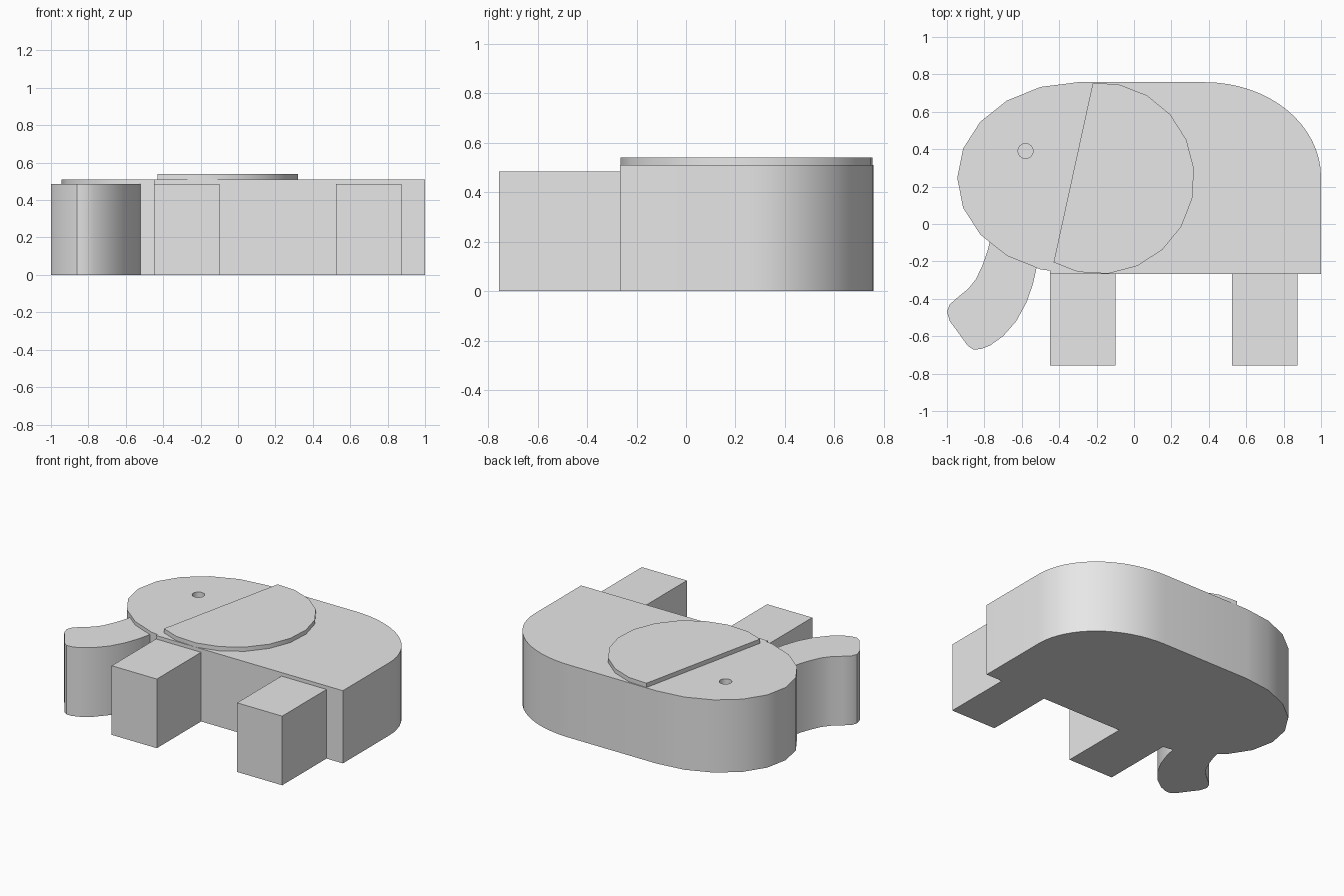
import bpy, bmesh
from math import cos, sin, radians
from mathutils import Vector

if "Cube" in bpy.data.objects:
    bpy.data.objects.remove(bpy.data.objects["Cube"])

TOP, LIMB_TOP, EAR_TOP = 0.51, 0.485, 0.54
MID_Y, RADIUS = 0.245, 0.513

grey = bpy.data.materials.new("light grey")
grey.use_nodes = True
colour = (0.8, 0.8, 0.8, 1)
grey.diffuse_color = colour
grey.node_tree.nodes["Principled BSDF"].inputs["Base Color"].default_value = colour


def arc(cx, cy, rx, ry, start, end, steps):
    """Points along an elliptical arc, angles in degrees."""
    angles = [radians(start + (end - start) * i / steps) for i in range(steps + 1)]
    return [(cx + rx * cos(a), cy + ry * sin(a)) for a in angles]


def slab(name, outline, low, high, cut=None):
    """Extrude a flat outline upwards; cut = (point, normal) trims one side."""
    bm = bmesh.new()
    face = bm.faces.new([bm.verts.new((x, y, low)) for x, y in outline])
    if cut:
        bmesh.ops.bisect_plane(bm, geom=bm.verts[:] + bm.edges[:] + bm.faces[:],
                               plane_co=cut[0], plane_no=cut[1], clear_inner=True)
    up = bmesh.ops.extrude_face_region(bm, geom=bm.faces[:], use_keep_orig=True)
    top = [v for v in up["geom"] if isinstance(v, bmesh.types.BMVert)]
    bmesh.ops.translate(bm, verts=top, vec=(0, 0, high - low))
    bmesh.ops.recalc_face_normals(bm, faces=bm.faces[:])
    mesh = bpy.data.meshes.new(name)
    bm.to_mesh(mesh)
    bm.free()
    mesh.materials.append(grey)
    obj = bpy.data.objects.new(name, mesh)
    bpy.context.collection.objects.link(obj)
    return obj


def smooth(obj):
    bpy.ops.object.select_all(action="DESELECT")
    obj.select_set(True)
    bpy.context.view_layer.objects.active = obj
    bpy.ops.object.shade_smooth_by_angle(angle=radians(30))


# Body with rounded rump, running into the oval head
outline = [(-0.45, -0.266), (1.0, -0.266)]
outline += arc(0.38, 0.25, 0.62, 0.508, 0, 90, 16)
outline += arc(-0.3, MID_Y, 0.645, RADIUS, 90, 252, 9)
outline += [(-0.45, -0.249)]
body = slab("body_and_head", outline, 0, TOP)

# Eye: shallow round recess in the head
cutter = slab("eye_cutter", arc(-0.58, 0.39, 0.04, 0.04, 0, 345, 23), TOP - 0.05, TOP + 0.1)
cutter.hide_render = True
cutter.hide_set(True)
hole = body.modifiers.new("eye_recess", "BOOLEAN")
hole.operation = "DIFFERENCE"
hole.solver = "EXACT"
hole.object = cutter
bpy.context.view_layer.objects.active = body
bpy.ops.object.modifier_apply(modifier=hole.name)
bpy.data.objects.remove(cutter)
smooth(body)

# Ear: round plate trimmed along a slanted straight edge
edge = Vector((0.21, 0.96, 0))
ear = slab("ear", arc(-0.19, MID_Y, RADIUS, RADIUS, -12.3, 329.7, 19), TOP, EAR_TOP,
           cut=((-0.22, 0.755, TOP), (edge.y, -edge.x, 0)))
smooth(ear)

# Legs
for name, x in (("front_leg", -0.45), ("back_leg", 0.523)):
    slab(name, [(x, -0.757), (x + 0.35, -0.757), (x + 0.35, -0.266), (x, -0.266)], 0, LIMB_TOP)

# Curled trunk, tucked into the head
trunk = slab("trunk", [
    (-0.75, 0.0), (-0.77, -0.09), (-0.785, -0.15), (-0.81, -0.22), (-0.845, -0.295),
    (-0.885, -0.345), (-0.94, -0.39), (-0.985, -0.43), (-1.0, -0.468), (-0.985, -0.52),
    (-0.94, -0.58), (-0.89, -0.65), (-0.86, -0.671), (-0.82, -0.669), (-0.77, -0.65),
    (-0.7, -0.6), (-0.63, -0.52), (-0.575, -0.42), (-0.54, -0.32), (-0.52, -0.23),
    (-0.54, -0.12)], 0, LIMB_TOP)
smooth(trunk)
